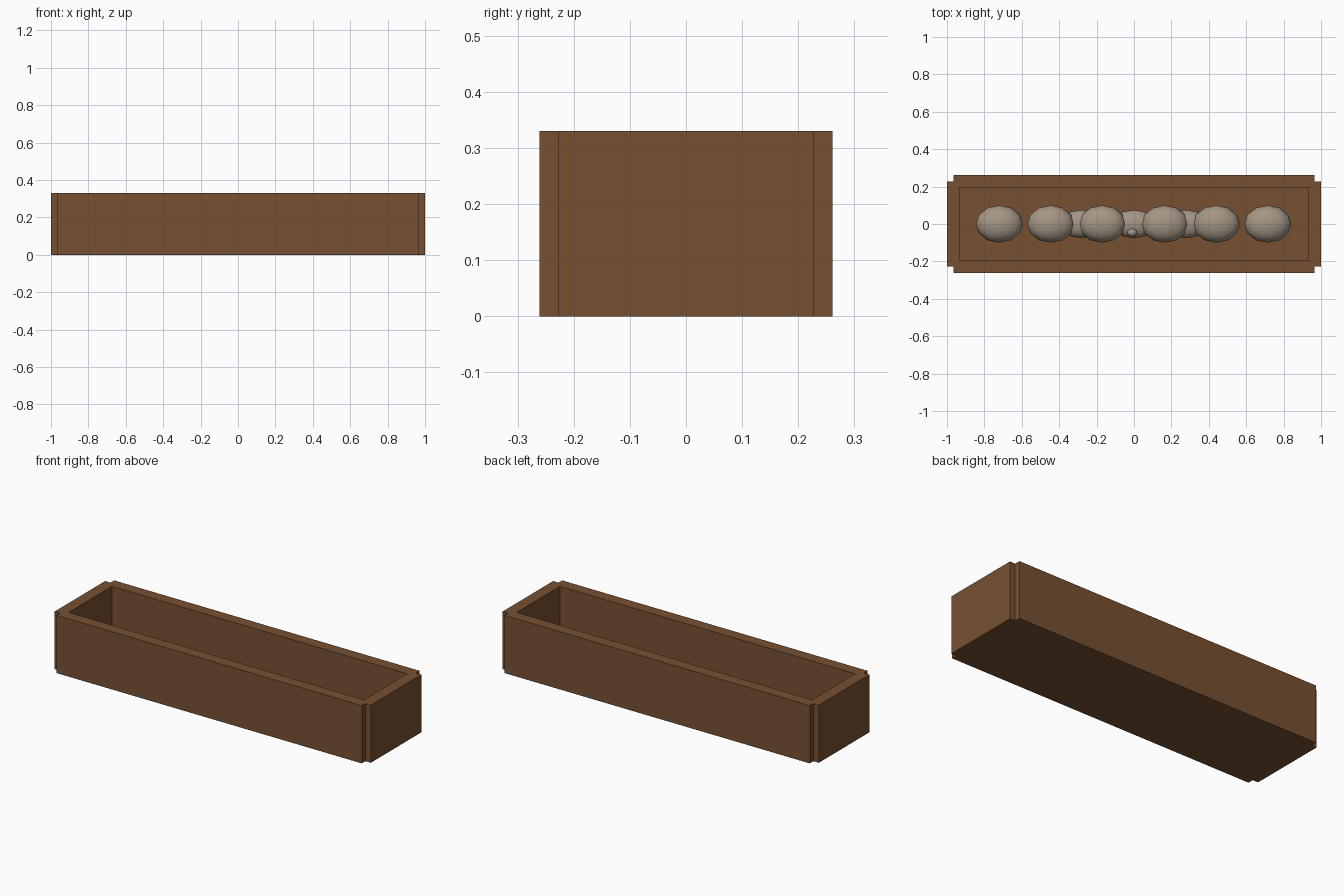
import bpy, bmesh

if "Cube" in bpy.data.objects:
    bpy.data.objects.remove(bpy.data.objects["Cube"])


def material(name, rgb):
    m = bpy.data.materials.new(name)
    m.diffuse_color = (*rgb, 1)
    m.use_nodes = True
    m.node_tree.nodes["Principled BSDF"].inputs["Base Color"].default_value = m.diffuse_color
    return m


wood = material("brown wood", (0.185, 0.083, 0.032))
stone = material("grey stone", (0.37, 0.30, 0.235))

HEIGHT, FLOOR = 0.33, 0.05
X_END, Y_SIDE = 1.0, 0.261      # outer faces
X_NOTCH, Y_NOTCH = 0.966, 0.228  # notched corners
X_IN, Y_IN = 0.934, 0.195       # inner faces


def planter_box():
    """Open box with notched corners."""
    bm = bmesh.new()
    outline, inner = [], []
    for sx, sy in ((1, 1), (-1, 1), (-1, -1), (1, -1)):
        corner = [(X_END, Y_NOTCH), (X_NOTCH, Y_NOTCH), (X_NOTCH, Y_SIDE)]
        if sx * sy < 0:
            corner.reverse()
        outline += [(sx * x, sy * y) for x, y in corner]
        inner.append((sx * X_IN, sy * Y_IN))

    def ring(points, z):
        return [bm.verts.new((x, y, z)) for x, y in points]

    bottom, top = ring(outline, 0), ring(outline, HEIGHT)
    rim, floor = ring(inner, HEIGHT), ring(inner, FLOOR)

    # outer and inner walls
    for low, high in ((bottom, top), (rim, floor)):
        n = len(low)
        for i in range(n):
            j = (i + 1) % n
            bm.faces.new((low[i], low[j], high[j], high[i]))
    # underside and floor
    bm.faces.new(bottom[::-1])
    bm.faces.new(floor)
    # top rim: a corner piece and a straight piece per quadrant
    for q in range(4):
        a, b, c = top[3 * q:3 * q + 3]
        bm.faces.new((a, b, c, rim[q]))
        bm.faces.new((c, top[(3 * q + 3) % 12], rim[(q + 1) % 4], rim[q]))
    bmesh.ops.recalc_face_normals(bm, faces=bm.faces)
    mesh = bpy.data.meshes.new("planter_box")
    bm.to_mesh(mesh)
    bm.free()
    mesh.materials.append(wood)
    bpy.context.collection.objects.link(bpy.data.objects.new("planter_box", mesh))


def pebble(name, centre, size):
    """Squashed, smooth sphere."""
    bpy.ops.mesh.primitive_uv_sphere_add(segments=12, ring_count=8, radius=1, location=centre)
    ob = bpy.context.object
    ob.name = name
    ob.scale = size
    bpy.ops.object.transform_apply(location=False, rotation=False, scale=True)
    bpy.ops.object.shade_smooth()
    ob.data.materials.append(stone)


planter_box()

# upper row of large stones
for i, x in enumerate((-0.72, -0.445, -0.17, 0.165, 0.44, 0.715)):
    pebble(f"large_stone_{i + 1}", (x, 0, 0.115), (0.126, 0.1, 0.068))

# lower row tucked between them
for i, x in enumerate((-0.28, 0, 0.28)):
    pebble(f"lower_stone_{i + 1}", (x, 0, 0.085), (0.115, 0.076, 0.05))

# small pebble lying on the middle stone
pebble("small_pebble", (-0.01, -0.046, 0.13), (0.026, 0.021, 0.018))
